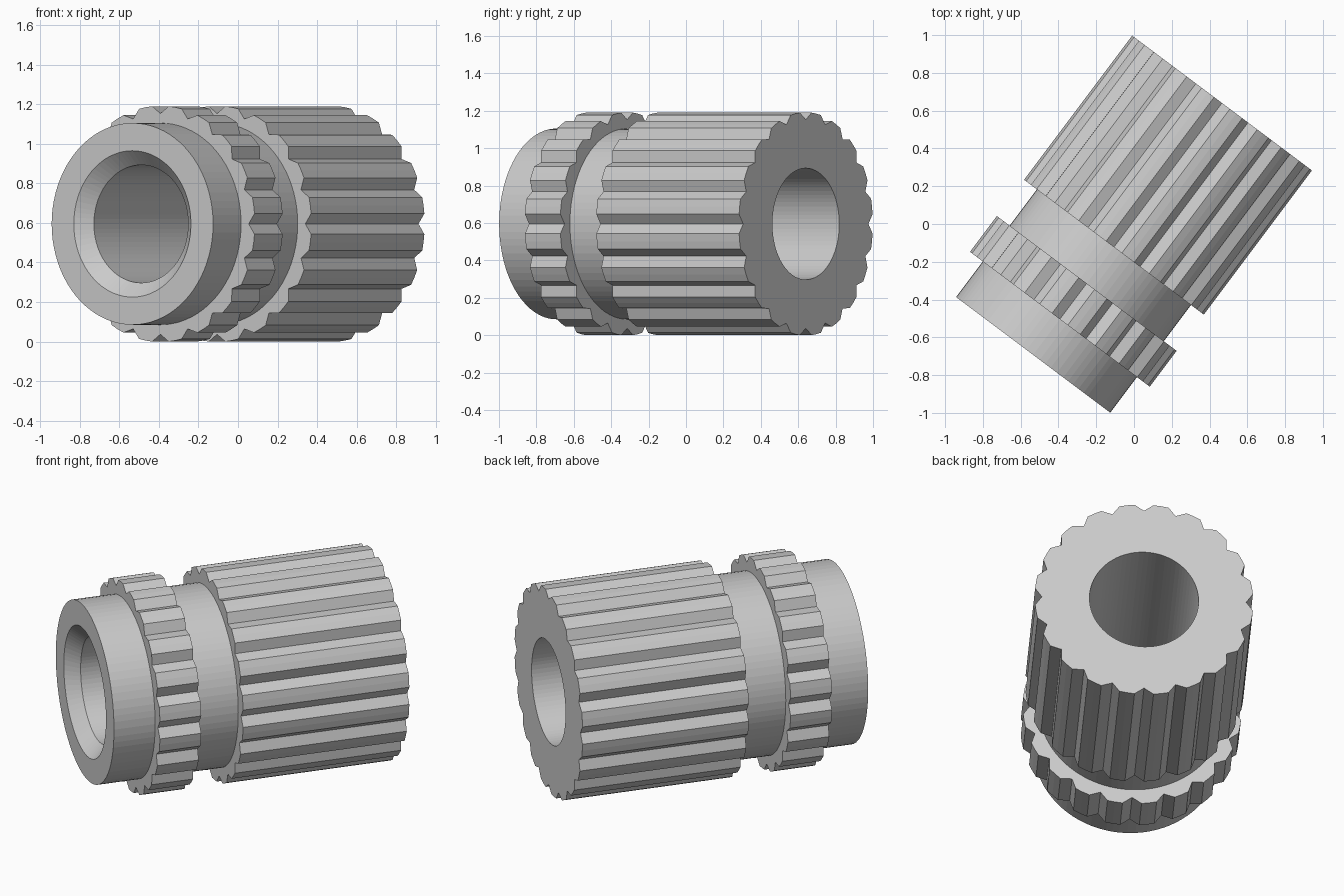
import bpy, bmesh
from math import sin, cos, radians
from mathutils import Vector

if "Cube" in bpy.data.objects:
    bpy.data.objects.remove(bpy.data.objects["Cube"])

# Main dimensions: core, bore and ribbed radii, and number of grooves
CORE, BORE, LEAD, TIP, ROOT, GROOVES = 0.51, 0.298, 0.37, 0.597, 0.558, 20
START = Vector((-0.534, -0.693, 0.595))
AXIS = Vector((0.6, 0.8, 0.0))
SIDE = Vector((0.8, -0.6, 0.0))
UP = Vector((0.0, 0.0, 1.0))

# Angles: each pitch has a groove bottom and a three-point tooth top
PITCH = 360 / GROOVES
STEPS = [(0, True), (5, False), (PITCH / 2, False), (PITCH - 5, False)]
ANGLES = [(radians(k * PITCH + a), g) for k in range(GROOVES) for a, g in STEPS]

# Section as (distance along axis, tip radius, groove radius)
SECTION = [
    (0.0, CORE, CORE),                              # front collar
    (0.236, CORE, CORE), (0.236, TIP, ROOT),        # narrow ribbed band
    (0.473, TIP, ROOT), (0.473, CORE, CORE),
    (0.713, CORE, CORE), (0.713, TIP, ROOT),        # long ribbed body
    (1.667, TIP, ROOT), (1.667, BORE, BORE),        # through bore
    (0.073, BORE, BORE), (0.0, LEAD, LEAD),         # lead-in chamfer
]

bm = bmesh.new()
loops = []
for d, tip, root in SECTION:
    loop = []
    for a, groove in ANGLES:
        r = root if groove else tip
        loop.append(bm.verts.new(START + AXIS * d + (SIDE * cos(a) + UP * sin(a)) * r))
    loops.append(loop)

# Skin neighbouring loops, closing the section on itself
n = len(ANGLES)
for i, a in enumerate(loops):
    b = loops[(i + 1) % len(loops)]
    for j in range(n):
        k = (j + 1) % n
        bm.faces.new((a[j], a[k], b[k], b[j]))
bmesh.ops.recalc_face_normals(bm, faces=bm.faces)

mesh = bpy.data.meshes.new("ribbed_sleeve")
bm.to_mesh(mesh)
bm.free()
bpy.context.collection.objects.link(bpy.data.objects.new("ribbed_sleeve", mesh))
